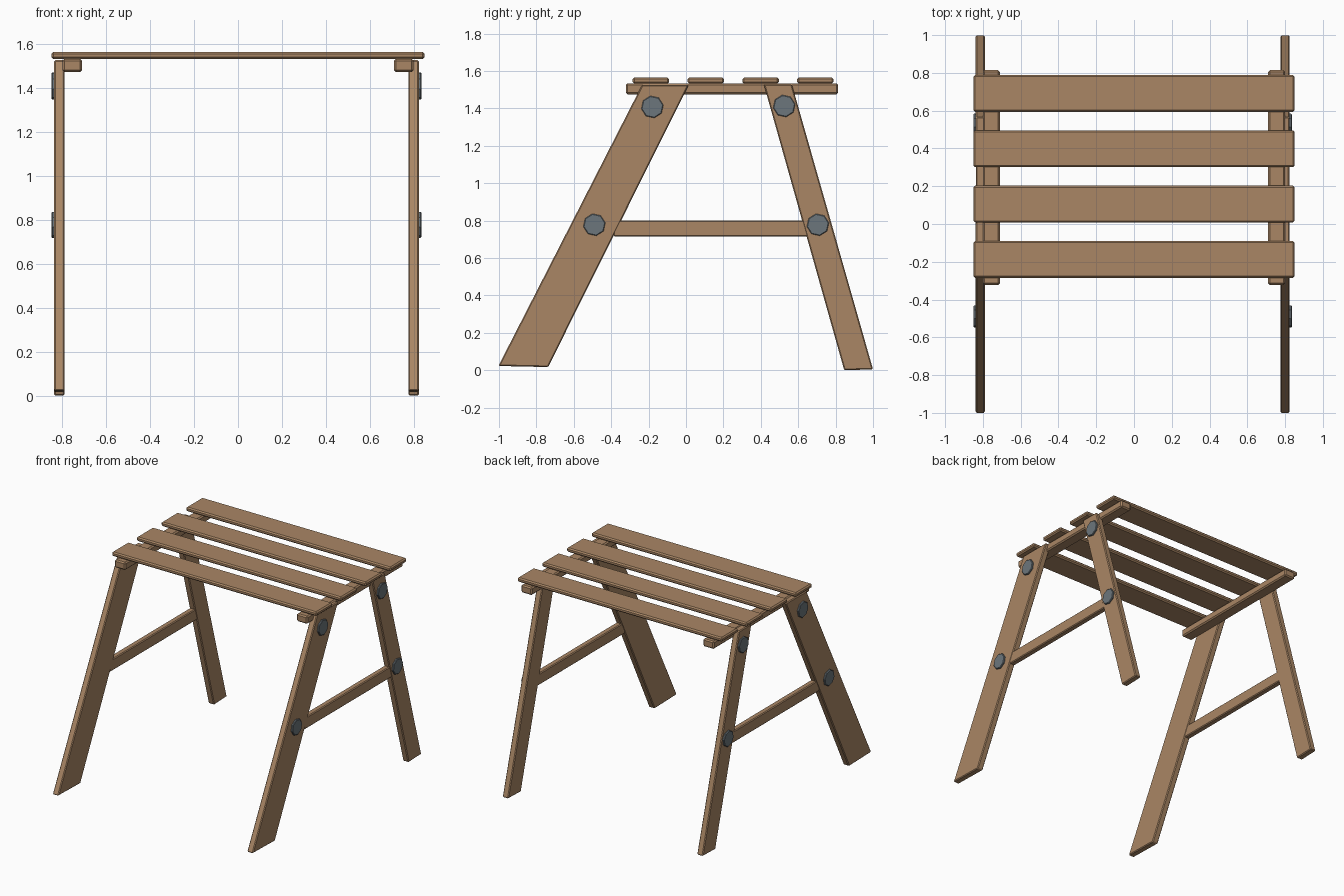
import bpy, bmesh, math

if "Cube" in bpy.data.objects:
    bpy.data.objects.remove(bpy.data.objects["Cube"])


def material(name, color):
    m = bpy.data.materials.new(name)
    m.diffuse_color = (*color, 1)
    m.use_nodes = True
    m.node_tree.nodes["Principled BSDF"].inputs["Base Color"].default_value = m.diffuse_color
    return m


WOOD = material("wood", (0.40, 0.24, 0.13))
STEEL = material("steel", (0.15, 0.18, 0.20))


def prism(name, profile, x0, x1, mat, bevel):
    """Extrude a (y, z) outline from x0 to x1 and chamfer its edges."""
    bm = bmesh.new()
    face = bm.faces.new([bm.verts.new((x0, y, z)) for y, z in profile])
    ext = bmesh.ops.extrude_face_region(bm, geom=[face])
    verts = [v for v in ext["geom"] if isinstance(v, bmesh.types.BMVert)]
    bmesh.ops.translate(bm, verts=verts, vec=(x1 - x0, 0, 0))
    bmesh.ops.recalc_face_normals(bm, faces=bm.faces)
    mesh = bpy.data.meshes.new(name)
    bm.to_mesh(mesh)
    bm.free()
    obj = bpy.data.objects.new(name, mesh)
    bpy.context.collection.objects.link(obj)
    mesh.materials.append(mat)
    mod = obj.modifiers.new("chamfer", "BEVEL")
    mod.width = bevel
    mod.segments = 1
    mod.limit_method = "ANGLE"
    mod.angle_limit = math.radians(50)
    return obj


def rect(y0, y1, z0, z1):
    return [(y0, z0), (y1, z0), (y1, z1), (y0, z1)]


def octagon(y, z, r):
    angles = [math.radians(10 + 45 * i) for i in range(8)]
    return [(y + r * math.cos(a), z + r * math.sin(a)) for a in angles]


# Seat slats
for i in range(4):
    y = -0.285 + i * 0.293
    prism(f"seat_slat_{i + 1}", rect(y, y + 0.195, 1.533, 1.565), -0.85, 0.85, WOOD, 0.009)

FRONT_LEG = [(-1.003, 0.023), (-0.737, 0.017), (0.014, 1.525), (-0.235, 1.525)]
BACK_LEG = [(0.846, 0.0), (1.0, 0.005), (0.566, 1.528), (0.416, 1.528)]
BOLTS = {"front_upper": (-0.18, 1.408), "back_upper": (0.525, 1.413),
         "front_lower": (-0.49, 0.778), "back_lower": (0.705, 0.778)}

# Side frames: inner and outer leg faces, outward direction
for side, inner, outer, s in (("left", -0.79, -0.838, -1), ("right", 0.776, 0.824, 1)):
    prism(f"{side}_seat_rail", rect(-0.322, 0.814, 1.475, 1.533), s * 0.71, s * 0.80, WOOD, 0.009)
    prism(f"{side}_front_leg", FRONT_LEG, inner, outer, WOOD, 0.006)
    prism(f"{side}_back_leg", BACK_LEG, inner, outer, WOOD, 0.006)
    prism(f"{side}_crossbar", rect(-0.388, 0.665, 0.715, 0.802),
          inner + s * 0.002, outer - s * 0.002, WOOD, 0.006)
    # Bolt heads on the outer faces
    for place, (y, z) in BOLTS.items():
        prism(f"{side}_{place}_bolt", octagon(y, z, 0.06), outer - s * 0.01,
              outer + s * 0.012, STEEL, 0.004)
